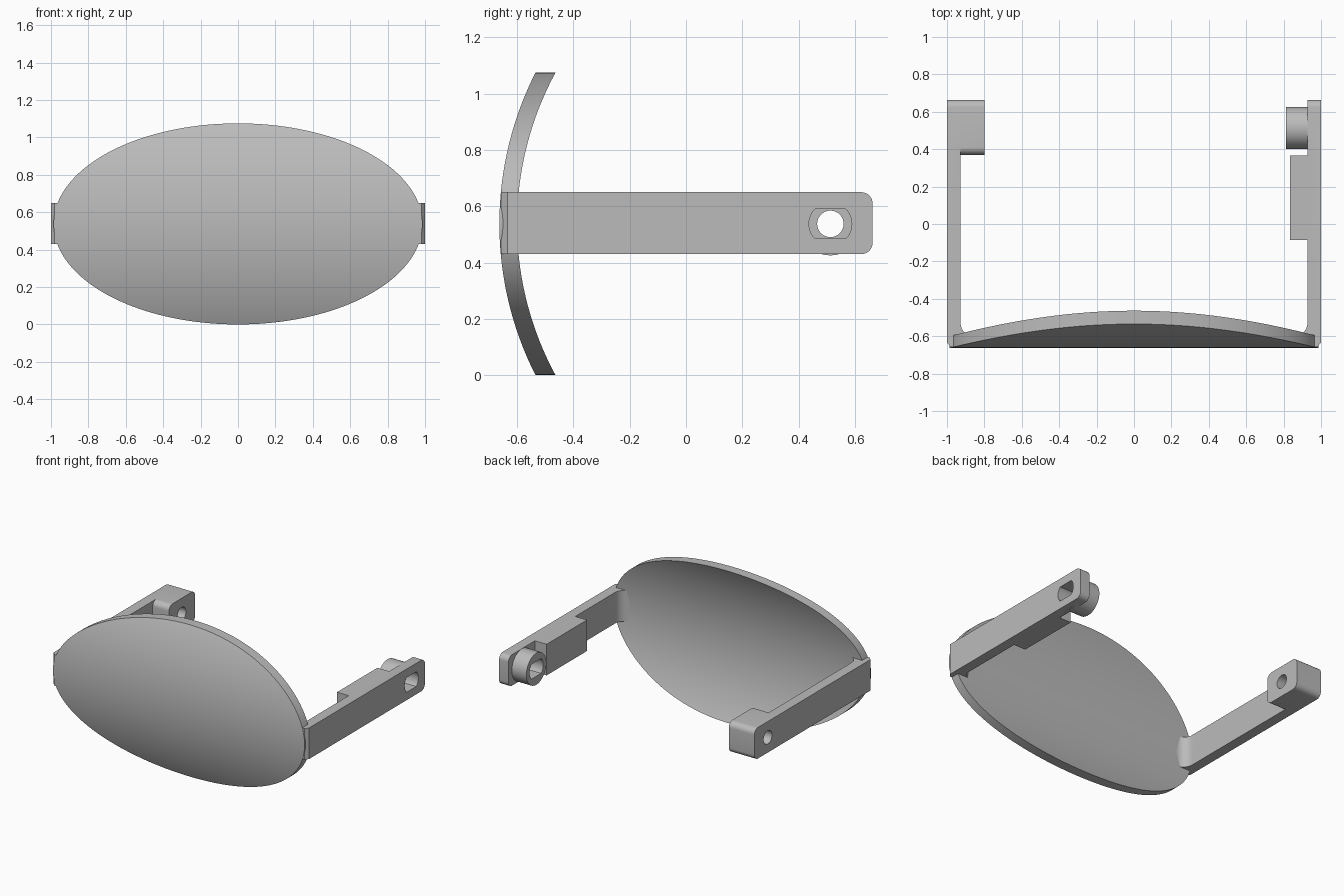
import bpy, bmesh
from math import sin, cos, pi, sqrt

cube = bpy.data.objects.get("Cube")
if cube:
    bpy.data.objects.remove(cube)

grey = bpy.data.materials.new("plain grey")
grey.use_nodes = True
grey.diffuse_color = (0.5, 0.5, 0.5, 1)
grey.node_tree.nodes["Principled BSDF"].inputs["Base Color"].default_value = (0.5, 0.5, 0.5, 1)

MID = 0.5375             # height of the shield centre and arm axis
LOW, HIGH = 0.43, 0.65   # arm bottom and top
PIVOT = 0.513            # y of the pivot holes


def finish(name, bm):
    bmesh.ops.recalc_face_normals(bm, faces=bm.faces)
    mesh = bpy.data.meshes.new(name)
    bm.to_mesh(mesh)
    bm.free()
    mesh.materials.append(grey)
    obj = bpy.data.objects.new(name, mesh)
    bpy.context.collection.objects.link(obj)
    return obj


def prism(name, outline, axis, lo, hi):
    """Extrude an outline along x (points are y, z) or z (points are x, y)."""
    bm = bmesh.new()
    place = (lambda p, d: (d, *p)) if axis == "x" else (lambda p, d: (*p, d))
    face = bm.faces.new([bm.verts.new(place(p, lo)) for p in outline])
    ext = bmesh.ops.extrude_face_region(bm, geom=[face])
    shift = (hi - lo, 0, 0) if axis == "x" else (0, 0, hi - lo)
    verts = [v for v in ext["geom"] if isinstance(v, bmesh.types.BMVert)]
    bmesh.ops.translate(bm, verts=verts, vec=shift)
    return finish(name, bm)


def arc(cx, cy, r, start, end, n):
    return [(cx + r * cos(start + (end - start) * i / n),
             cy + r * sin(start + (end - start) * i / n)) for i in range(n + 1)]


def circle(r):
    return arc(PIVOT, MID, r, 0, 2 * pi, 48)[:-1]


def rounded(y0, y1, r=0.04, front=True):
    """Side outline with rounded back corners, and front corners if wanted."""
    pts = arc(y1 - r, LOW + r, r, -pi / 2, 0, 8) + arc(y1 - r, HIGH - r, r, 0, pi / 2, 8)
    if front:
        return pts + arc(y0 + r, HIGH - r, r, pi / 2, pi, 8) + arc(y0 + r, LOW + r, r, pi, 1.5 * pi, 8)
    return pts + [(y0, HIGH), (y0, LOW)]


def combine(base, tool, operation):
    mod = base.modifiers.new("combine", "BOOLEAN")
    mod.operation, mod.solver, mod.object = operation, "EXACT", tool
    bpy.context.view_layer.objects.active = base
    bpy.ops.object.modifier_apply(modifier=mod.name)
    bpy.data.objects.remove(tool)


def arm(name, side):
    """Flat arm with a chamfered outer corner and a fillet into the shield."""
    bar = prism(name, rounded(-0.56, 0.663, front=False), "x", *sorted((side * 0.927, side)))
    foot = arc(0.857, -0.53, 0.07, -pi / 2, 0, 10)
    foot += [(0.927, -0.5), (1, -0.5), (1, -0.635), (0.98, -0.657), (0.95, -0.657), (0.857, -0.63)]
    foot = prism("foot", [(side * x, y) for x, y in foot], "z", LOW, HIGH)
    combine(bar, foot, "UNION")
    return bar


# Curved oval shield: concentric front and back arcs, trimmed to an ellipse
bm = bmesh.new()
rows = []
STEPS = 96
for i in range(STEPS + 1):
    t = -pi / 2 + pi * i / STEPS
    h, w = MID * sin(t), 0.986 * cos(t)
    front, back = (0.527 - sqrt(r * r - h * h) for r in (1.19, 1.127))
    rows.append([bm.verts.new((x, y, MID + h))
                 for x, y in ((-w, front), (w, front), (w, back), (-w, back))])
for a, b in zip(rows, rows[1:]):
    for k in range(4):
        n = (k + 1) % 4
        bm.faces.new((a[k], a[n], b[n], b[k]))
bmesh.ops.remove_doubles(bm, verts=bm.verts, dist=1e-5)
shield = finish("shield", bm)

# Left arm: stiffening pad, round boss and a flat-sided slot through both
left_arm = arm("left_arm", 1)
pad = prism("pad", [(-0.085, LOW), (0.367, LOW), (0.367, HIGH), (-0.085, HIGH)], "x", 0.835, 0.95)
combine(left_arm, pad, "UNION")
combine(left_arm, prism("boss", circle(0.112), "x", 0.813, 0.95), "UNION")
slot = [(y, min(max(z, MID - 0.052), MID + 0.052)) for y, z in circle(0.076)]
slot = [p for i, p in enumerate(slot)
        if abs(p[1] - MID) < 0.052 or slot[i - 1][1] != p[1] or slot[(i + 1) % len(slot)][1] != p[1]]
combine(left_arm, prism("slot", slot, "x", 0.7, 1.1), "DIFFERENCE")

# Right arm: thick rounded end block with a round hole
right_arm = arm("right_arm", -1)
combine(right_arm, prism("block", rounded(0.37, 0.663), "x", -1, -0.8), "UNION")
combine(right_arm, prism("hole", circle(0.047), "x", -1.1, -0.7), "DIFFERENCE")

# Smooth curves, sharp edges
for obj in (shield, left_arm, right_arm):
    bpy.ops.object.select_all(action="DESELECT")
    obj.select_set(True)
    bpy.context.view_layer.objects.active = obj
    bpy.ops.object.shade_smooth_by_angle(angle=pi / 6)
